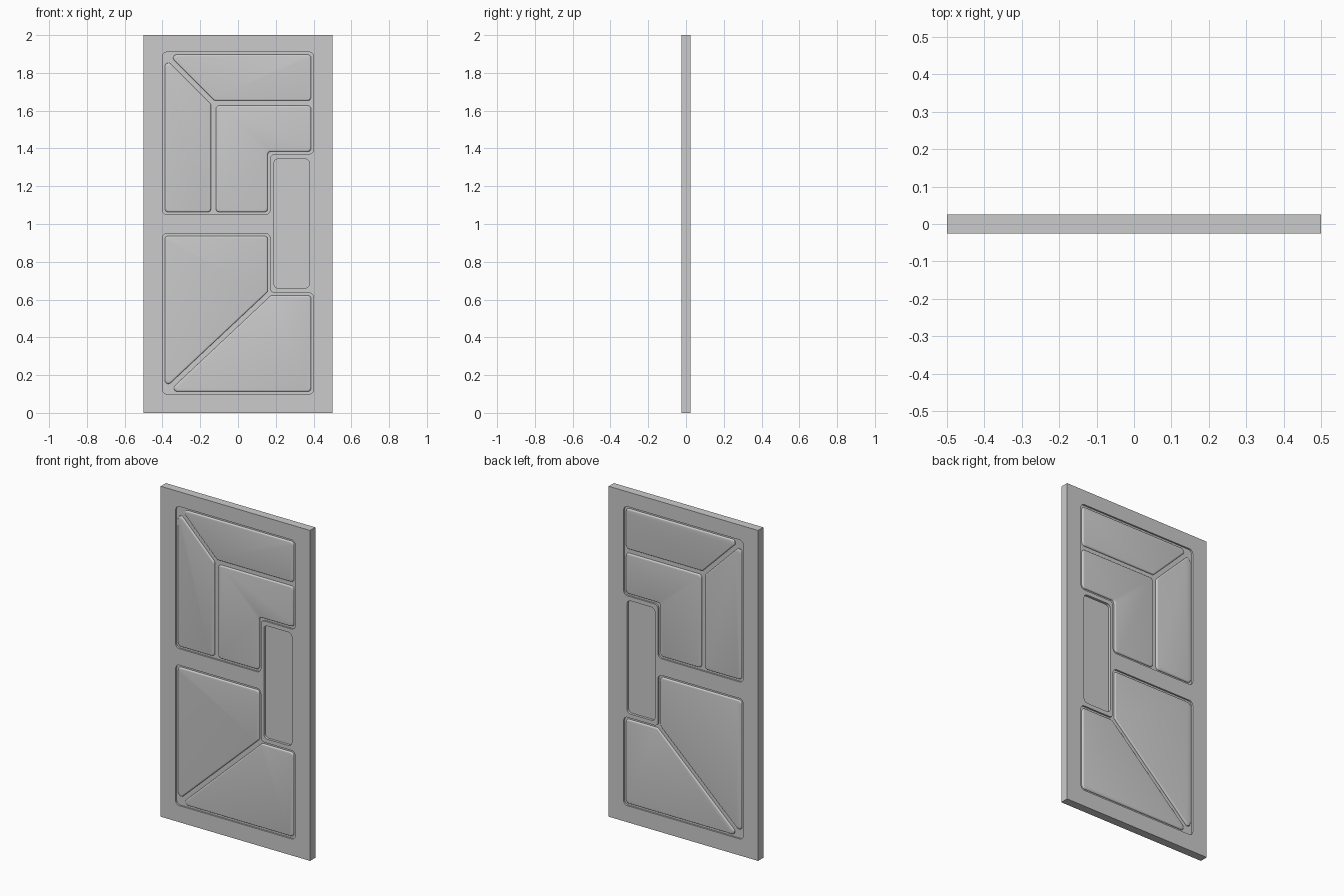
import bpy, bmesh, math
from mathutils import Vector

if "Cube" in bpy.data.objects:
    bpy.data.objects.remove(bpy.data.objects["Cube"])

HALF = 0.025      # half of door thickness
GROOVE = 0.01     # depth of the moulded grooves
INSET = 0.015     # depth of the plain side panel


def offset(pts, d):
    """Move a counter-clockwise outline inwards by d."""
    out = []
    for i, p in enumerate(pts):
        p = Vector(p)
        a = (p - Vector(pts[i - 1])).normalized()
        b = (Vector(pts[(i + 1) % len(pts)]) - p).normalized()
        na, nb = Vector((-a.y, a.x)), Vector((-b.y, b.x))
        out.append(p + (na + nb) * (d / (1 + na.dot(nb))))
    return out


def rounded(pts, r, seg=6):
    """Round every corner of an outline with an arc."""
    out = []
    for i, p in enumerate(pts):
        p = Vector(p)
        u = (Vector(pts[i - 1]) - p).normalized()
        v = (Vector(pts[(i + 1) % len(pts)]) - p).normalized()
        half = u.angle(v) / 2
        c = p + (u + v).normalized() * (r / math.sin(half))
        t = r / math.tan(half)
        s, e = p + u * t - c, p + v * t - c
        sweep = math.pi - 2 * half
        sign = 1 if s.x * e.y - s.y * e.x > 0 else -1
        for k in range(seg + 1):
            w = sign * sweep * k / seg
            out.append(c + Vector((s.x * math.cos(w) - s.y * math.sin(w),
                                   s.x * math.sin(w) + s.y * math.cos(w))))
    return out


def loft(bm, levels):
    """Closed solid through (outline, y) levels."""
    rings = [[bm.verts.new((p.x, y, p.y)) for p in pts] for pts, y in levels]
    for a, b in zip(rings, rings[1:]):
        for i in range(len(a)):
            j = (i + 1) % len(a)
            bm.faces.new((a[i], a[j], b[j], b[i]))
    bm.faces.new(rings[0])
    bm.faces.new(rings[-1])


def finish(name, bm):
    bmesh.ops.recalc_face_normals(bm, faces=bm.faces)
    me = bpy.data.meshes.new(name)
    bm.to_mesh(me)
    bm.free()
    ob = bpy.data.objects.new(name, me)
    bpy.context.collection.objects.link(ob)
    return ob


def select(ob):
    bpy.ops.object.select_all(action='DESELECT')
    ob.select_set(True)
    bpy.context.view_layer.objects.active = ob


# Panel outlines in x, z
corner, bend, notch = (-0.4, 1.91), (-0.13, 1.64), (0.17, 0.635)
upper = [(-0.4, 1.05), (0.17, 1.05), (0.17, 1.37), (0.4, 1.37), (0.4, 1.91), corner]
lower = [(-0.4, 0.1), (0.4, 0.1), (0.4, 0.635), notch, (0.17, 0.95), (-0.4, 0.95)]
side = [(0.19, 0.66), (0.378, 0.66), (0.378, 1.345), (0.19, 1.345)]

# Door slab with recesses on both faces
bm = bmesh.new()
bmesh.ops.create_cube(bm, size=1)
for v in bm.verts:
    v.co = (v.co.x, v.co.y * 2 * HALF, v.co.z * 2 + 1)
door = finish("door_slab", bm)

bm = bmesh.new()
for s in (-1, 1):
    for shape, depth in ((upper, GROOVE), (lower, GROOVE), (side, INSET)):
        outline = rounded(shape, 0.025)
        loft(bm, [(outline, s * (HALF - depth)), (outline, s * 0.05)])
cutter = finish("recess_cutter", bm)
cutter.hide_render = True

mod = door.modifiers.new("recesses", 'BOOLEAN')
mod.operation = 'DIFFERENCE'
mod.solver = 'EXACT'
mod.object = cutter
select(door)
bpy.ops.object.modifier_apply(modifier=mod.name)
bpy.data.objects.remove(cutter)

# Raised pads with soft edges, separated by grooves
pads = {
    "upper_left_pad": [(-0.4, 1.05), (-0.13, 1.05), bend, corner],
    "upper_top_pad": [corner, bend, (0.4, 1.64), (0.4, 1.91)],
    "upper_inner_pad": [(-0.13, 1.05), (0.17, 1.05), (0.17, 1.37),
                        (0.4, 1.37), (0.4, 1.64), bend],
    "lower_left_pad": [(-0.4, 0.1), notch, (0.17, 0.95), (-0.4, 0.95)],
    "lower_right_pad": [(-0.4, 0.1), (0.4, 0.1), (0.4, 0.635), notch],
}
for name, shape in pads.items():
    for s, face in ((-1, "front"), (1, "back")):
        levels = [(rounded(offset(shape, 0.013), 0.018), s * (HALF - GROOVE - 0.002))]
        for k in range(5):
            a = math.pi / 2 * k / 4
            ring = rounded(offset(shape, 0.021 - 0.008 * math.cos(a)), 0.018)
            levels.append((ring, s * (HALF - 0.008 + 0.008 * math.sin(a))))
        bm = bmesh.new()
        loft(bm, levels)
        pad = finish(f"{face}_{name}", bm)
        select(pad)
        bpy.ops.object.shade_smooth_by_angle(angle=math.radians(30))
